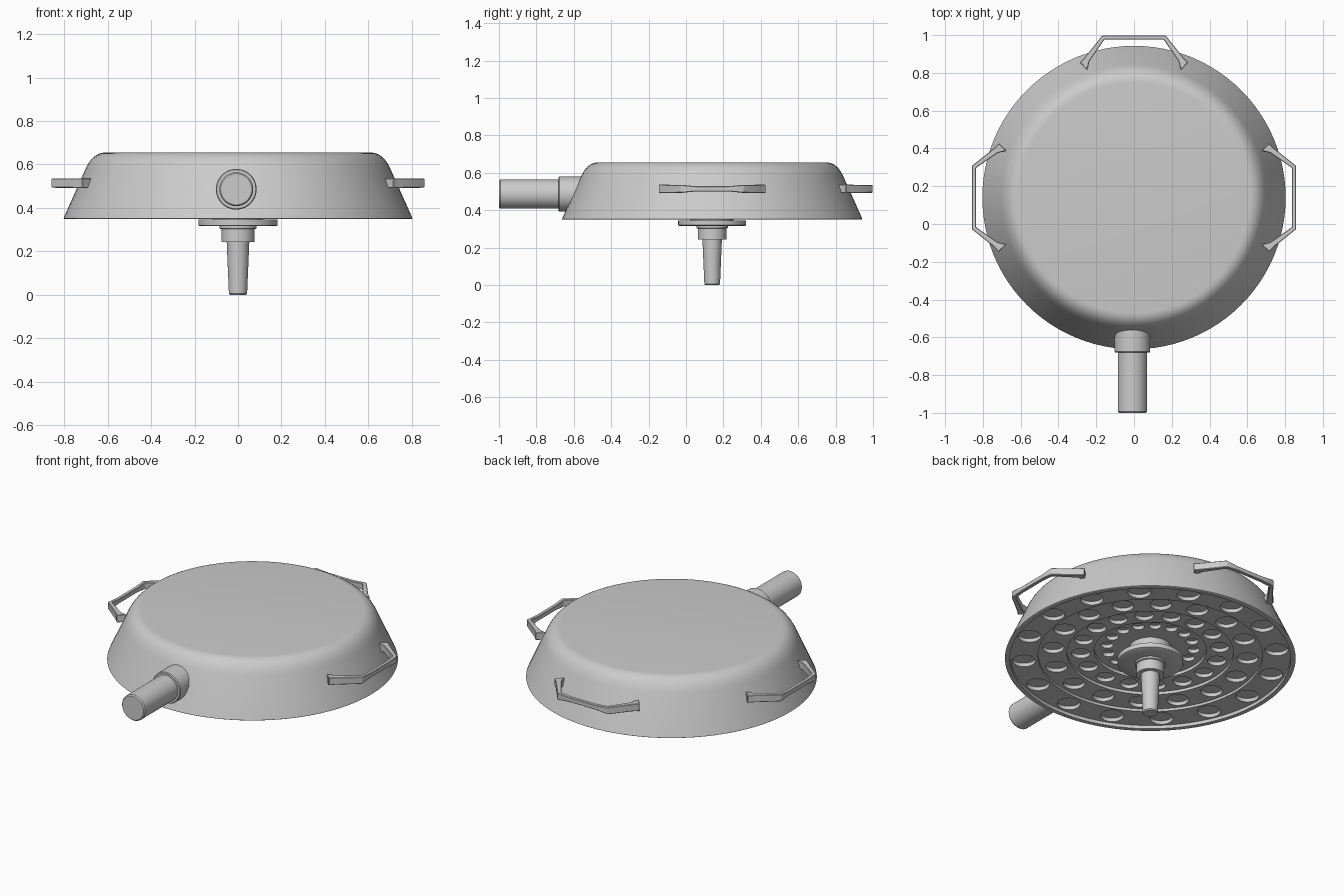
import bpy, bmesh, math
from mathutils import Matrix, Vector

if "Cube" in bpy.data.objects:
    bpy.data.objects.remove(bpy.data.objects["Cube"])

CY = 0.14  # y of the round body's axis

grey = bpy.data.materials.new("plain_grey")
grey.diffuse_color = (0.6, 0.6, 0.6, 1)
grey.use_nodes = True
grey.node_tree.nodes["Principled BSDF"].inputs["Base Color"].default_value = grey.diffuse_color


def finish(bm, name, angle=30):
    """Turn a bmesh into a smooth object that keeps its sharp edges."""
    bmesh.ops.recalc_face_normals(bm, faces=bm.faces)
    mesh = bpy.data.meshes.new(name)
    bm.to_mesh(mesh)
    bm.free()
    obj = bpy.data.objects.new(name, mesh)
    bpy.context.collection.objects.link(obj)
    mesh.materials.append(grey)
    shade(mesh, angle)
    return obj


def shade(mesh, angle=30):
    for p in mesh.polygons:
        p.use_smooth = True
    mesh.set_sharp_from_angle(angle=math.radians(angle))


def lathe(name, profile, matrix, steps=48):
    """Spin (radius, height) points about z, then place the result."""
    bm = bmesh.new()
    verts = [bm.verts.new((r, 0, z)) for r, z in profile]
    edges = [bm.edges.new(pair) for pair in zip(verts, verts[1:])]
    bmesh.ops.spin(bm, geom=verts + edges, cent=(0, 0, 0), axis=(0, 0, 1),
                   angle=2 * math.pi, steps=steps)
    bmesh.ops.remove_doubles(bm, verts=bm.verts, dist=1e-4)
    bmesh.ops.transform(bm, matrix=matrix, verts=bm.verts)
    return finish(bm, name)


# Round body: sloped wall, rounded shoulder, stepped hollow underside
shoulder_corner, wall_top, lid_edge = (Vector(p) for p in
                                       ((0.672, 0.655), (0.706, 0.57), (0.61, 0.655)))
shoulder = []
for i in range(9):
    t = i / 8
    p = wall_top * (1 - t) ** 2 + shoulder_corner * 2 * t * (1 - t) + lid_edge * t * t
    shoulder.append(tuple(p))
floor_steps = [(0.775, 0.370), (0.62, 0.385), (0.46, 0.402), (0.31, 0.420)]
profile = [(0, 0.655)] + shoulder[::-1] + [(0.80, 0.36), (0.803, 0.352), (0.80, 0.35), (0.775, 0.35)]
for i, (r, z) in enumerate(floor_steps):
    profile.append((r, z))
    inner = floor_steps[i + 1][0] if i < 3 else 0
    profile.append((inner, z))
body = lathe("round_body", profile, Matrix.Translation((0, CY, 0)), 96)

# Rings of round pockets sunk into the underside
rings = [(0.70, 0.064, 0), (0.54, 0.060, 0.5), (0.385, 0.052, 0), (0.24, 0.034, 0.5)]
bm = bmesh.new()
for (radius, size, phase), (_, z) in zip(rings, floor_steps):
    for k in range(16):
        a = (k + phase) * math.tau / 16
        spot = Matrix.Translation((radius * math.cos(a), CY + radius * math.sin(a), z + 0.006))
        bmesh.ops.create_cone(bm, cap_ends=True, segments=24, radius1=size,
                              radius2=size, depth=0.032, matrix=spot)
cutter = finish(bm, "pocket_cutter")
cutter.hide_render = True
cut = body.modifiers.new("pockets", 'BOOLEAN')
cut.operation, cut.solver, cut.object = 'DIFFERENCE', 'EXACT', cutter
bpy.context.view_layer.update()
cut_mesh = bpy.data.meshes.new_from_object(
    body.evaluated_get(bpy.context.evaluated_depsgraph_get()))
body.modifiers.clear()
body.data = cut_mesh
bpy.data.objects.remove(cutter)
shade(cut_mesh)

# Central spindle: hub, flange, collar and tapered shaft
lathe("spindle", [(0, 0.43), (0.115, 0.43), (0.115, 0.346), (0.182, 0.346), (0.182, 0.32),
                  (0.175, 0.316), (0.085, 0.316), (0.085, 0.305), (0.077, 0.302),
                  (0.077, 0.243), (0.052, 0.243), (0.042, 0.006), (0.037, 0), (0, 0)],
      Matrix.Translation((0, CY, 0)))

# Side pipe pointing to the front, with its collar
forward = Matrix.Translation((-0.008, 0, 0.486)) @ Matrix.Rotation(math.pi / 2, 4, 'X')
lathe("outlet_pipe", [(0, 0.5), (0.078, 0.5), (0.078, 0.993), (0.072, 1.0), (0, 1.0)], forward)
lathe("pipe_collar", [(0, 0.5), (0.094, 0.5), (0.094, 0.676), (0.09, 0.681), (0, 0.681)], forward)


def handle(name, angle):
    """Bent bar lofted through rectangular sections, flared at its feet."""
    # outer and inner (radial, tangential) corners, half height; one half only
    half = [((0.715, 0.287), (0.675, 0.248), 0.023),
            ((0.740, 0.262), (0.722, 0.236), 0.022),
            ((0.858, 0.168), (0.836, 0.157), 0.021),
            ((0.858, 0.090), (0.836, 0.090), 0.014)]
    sections = half + [((a[0], -a[1]), (b[0], -b[1]), h) for a, b, h in half[::-1]]
    place = Matrix.Translation((0, CY, 0.514)) @ Matrix.Rotation(angle, 4, 'Z')
    bm = bmesh.new()
    loops = []
    for a, b, h in sections:
        corners = [(*a, -h), (*a, h), (*b, h), (*b, -h)]
        loops.append([bm.verts.new(place @ Vector(c)) for c in corners])
    for p, q in zip(loops, loops[1:]):
        for i in range(4):
            j = (i + 1) % 4
            bm.faces.new((p[i], p[j], q[j], q[i]))
    bm.faces.new(loops[0])
    bm.faces.new(loops[-1])
    bmesh.ops.recalc_face_normals(bm, faces=bm.faces)
    bmesh.ops.bevel(bm, geom=list(bm.edges), offset=0.003, segments=1, affect='EDGES')
    return finish(bm, name)


# Three carrying handles
for name, turn in (("right_handle", 0), ("back_handle", 1), ("left_handle", 2)):
    handle(name, turn * math.pi / 2)
